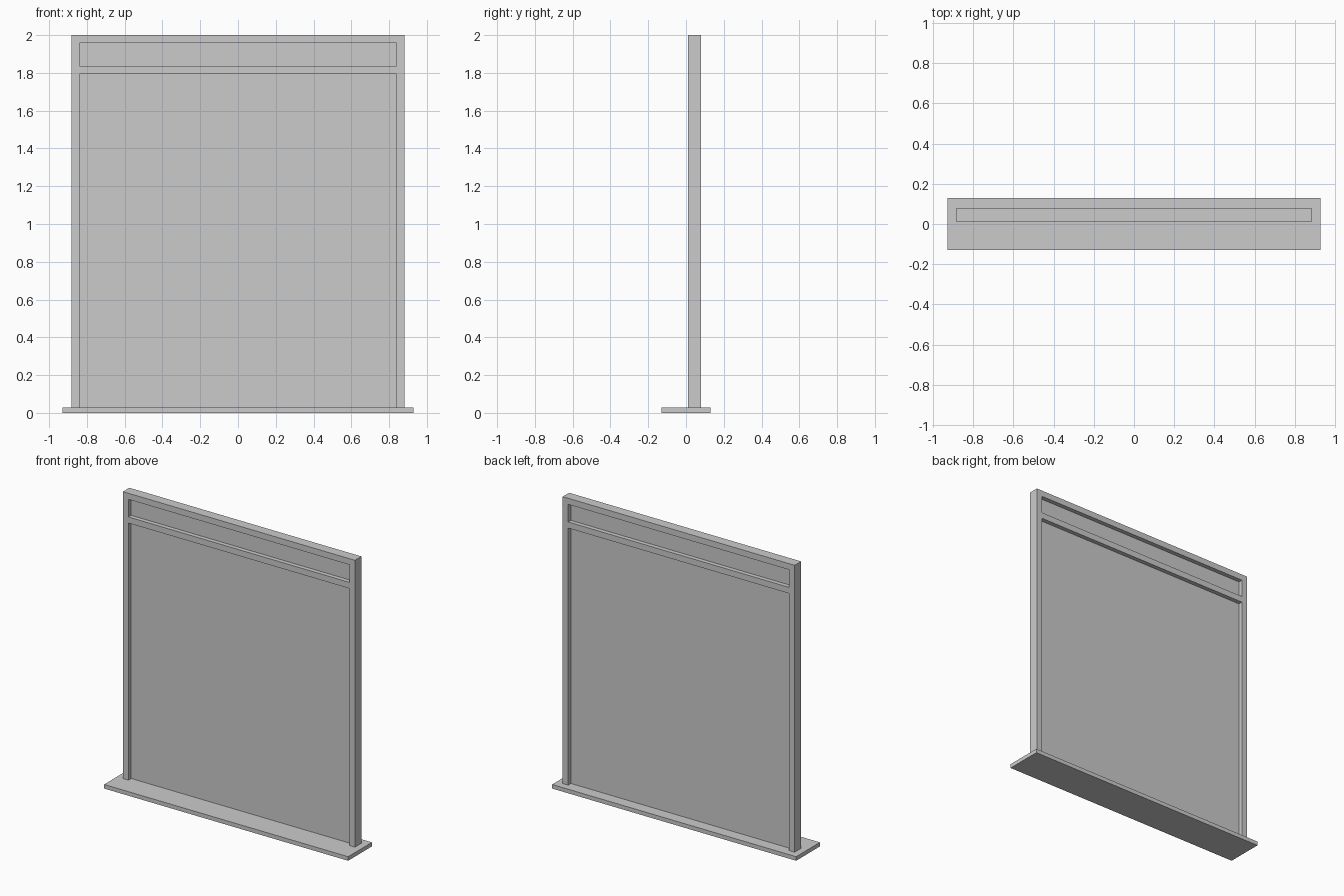
import bpy

if "Cube" in bpy.data.objects:
    bpy.data.objects.remove(bpy.data.objects["Cube"])


def box(name, x, y, z):
    """Axis-aligned box from (min, max) ranges."""
    bpy.ops.mesh.primitive_cube_add(size=1, location=[(a + b) / 2 for a, b in (x, y, z)])
    ob = bpy.context.object
    ob.name = name
    ob.scale = [b - a for a, b in (x, y, z)]
    bpy.ops.object.transform_apply(location=False, rotation=False, scale=True)
    return ob


SILL_TOP = 0.028
OUTER, INNER = 0.882, 0.84      # frame half widths
DEPTH = (0.01, 0.08)            # frame front and back
PANE = (0.04, 0.05)             # thin panes centred in the frame

# Wide sill at the bottom
box("sill", (-0.928, 0.928), (-0.129, 0.129), (0, SILL_TOP))

# Upright posts on both sides
for side, x in (("left", (-OUTER, -INNER)), ("right", (INNER, OUTER))):
    box(side + "_post", x, DEPTH, (SILL_TOP, 2.0))

# Head rail and the transom bar below it
box("head_rail", (-INNER, INNER), DEPTH, (1.958, 2.0))
box("transom_bar", (-INNER, INNER), DEPTH, (1.795, 1.837))

# Main pane and upper pane
box("main_pane", (-INNER, INNER), PANE, (SILL_TOP, 1.795))
box("upper_pane", (-INNER, INNER), PANE, (1.837, 1.958))
